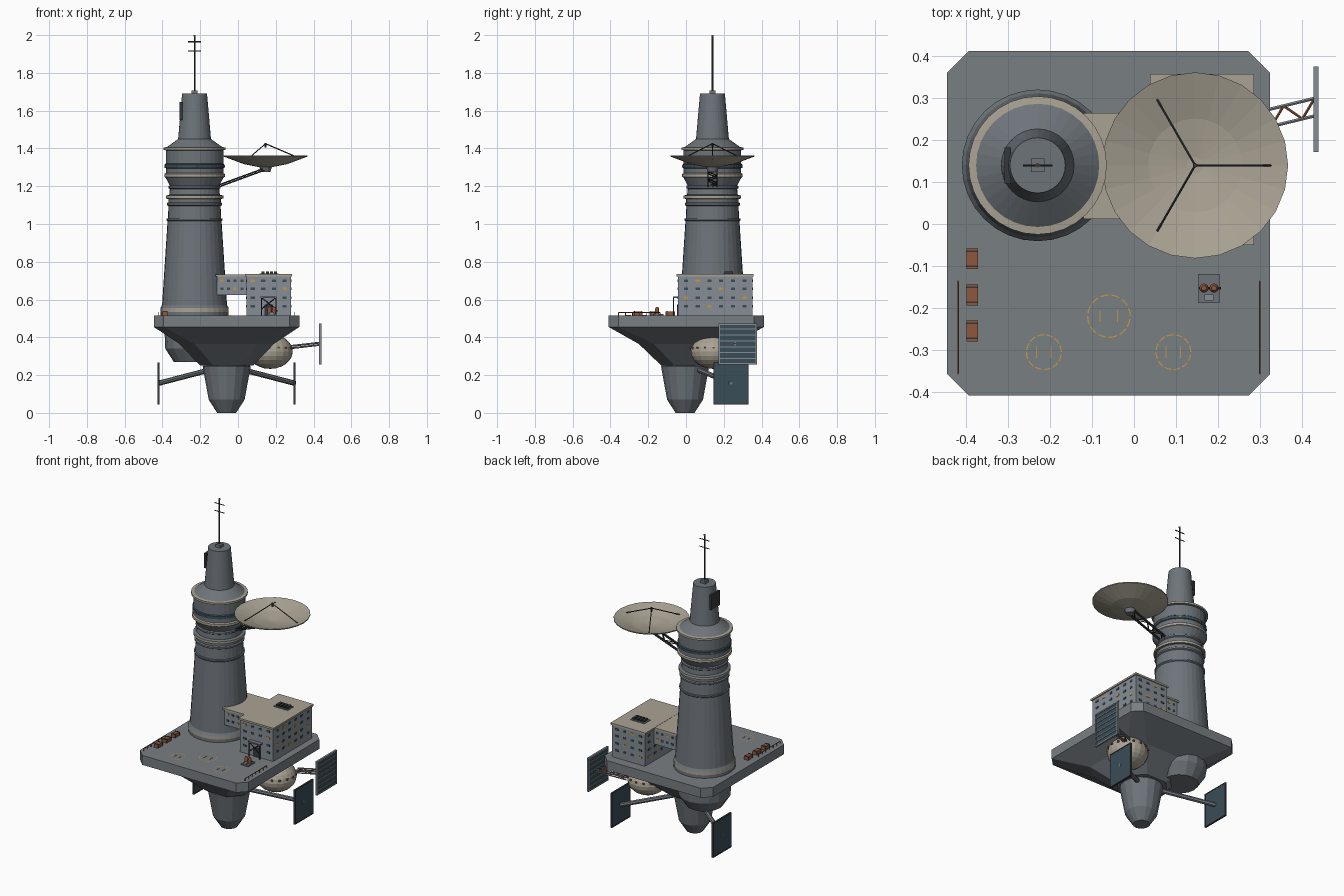
import bpy, bmesh, math
from mathutils import Vector, Matrix

if "Cube" in bpy.data.objects:
    bpy.data.objects.remove(bpy.data.objects["Cube"])

def mat(name, c):
    m = bpy.data.materials.new(name)
    m.diffuse_color = (*c, 1)
    m.use_nodes = True
    m.node_tree.nodes["Principled BSDF"].inputs["Base Color"].default_value = m.diffuse_color
    return m

STEEL = mat("steel grey", (.155, .175, .195))
DECK = mat("deck grey", (.19, .21, .225))
BEIGE = mat("beige", (.40, .365, .295))
DARK = mat("dark metal", (.035, .04, .046))
TEAL = mat("dark teal", (.042, .075, .095))
RUST = mat("rust orange", (.27, .095, .045))
YELLOW = mat("marking yellow", (.55, .31, .06))
PALE = mat("light metal", (.24, .27, .30))

def finish(name, bm, *mats):
    bmesh.ops.recalc_face_normals(bm, faces=bm.faces)
    me = bpy.data.meshes.new(name)
    bm.to_mesh(me)
    bm.free()
    for m in mats:
        me.materials.append(m)
    ob = bpy.data.objects.new(name, me)
    bpy.context.collection.objects.link(ob)
    return ob

def box(name, lo, hi, m):
    bm = bmesh.new()
    lo, hi = Vector(lo), Vector(hi)
    s = hi - lo
    bmesh.ops.create_cube(bm, size=1, matrix=Matrix.Translation((lo + hi) / 2) @ Matrix.Diagonal((*s, 1)))
    return finish(name, bm, m)

def bar(name, a, b, r, m, n=6):
    a, b = Vector(a), Vector(b)
    d = b - a
    M = Matrix.Translation((a + b) / 2) @ d.to_track_quat('Z', 'Y').to_matrix().to_4x4()
    bm = bmesh.new()
    bmesh.ops.create_cone(bm, cap_ends=True, segments=n, radius1=r, radius2=r, depth=d.length, matrix=M)
    return finish(name, bm, m)

def loft(name, rings, mats, idx=None, close=True):
    """Skin matching rings of points; idx gives a material per band."""
    bm = bmesh.new()
    vs = [[bm.verts.new(p) for p in ring] for ring in rings]
    n = len(vs[0])
    for k, (a, b) in enumerate(zip(vs, vs[1:])):
        for i in range(n):
            f = bm.faces.new((a[i], a[(i + 1) % n], b[(i + 1) % n], b[i]))
            f.material_index = idx[k] if idx else 0
    if close:
        bm.faces.new(vs[0])
        bm.faces.new(vs[-1])
    return finish(name, bm, *mats)

def lathe(name, prof, cx, cy, mats, idx=None, n=32, close=True):
    rings = [[(cx + r * math.cos(2 * math.pi * i / n), cy + r * math.sin(2 * math.pi * i / n), z)
              for i in range(n)] for r, z in prof]
    return loft(name, rings, mats, idx, close)

def chamfered(x0, x1, y0, y1, c, z):
    return [(x0 + c, y0, z), (x1 - c, y0, z), (x1, y0 + c, z), (x1, y1 - c, z),
            (x1 - c, y1, z), (x0 + c, y1, z), (x0, y1 - c, z), (x0, y0 + c, z)]

# deck slab and tapered hull
loft("deck", [chamfered(-.446, .325, -.41, .413, .052, z) for z in (.455, .516)], [DECK])
loft("hull", [chamfered(-.446, .325, -.41, .413, .052, .455),
              chamfered(-.31, .19, -.25, .25, .08, .365),
              chamfered(-.20, .08, -.13, .13, .07, .25)], [STEEL])

# keel pod and the tower's foot under the deck
lathe("keel_pod", [(.05, 0), (.095, .07), (.127, .245), (.12, .255), (.065, .285)], -.06, -.005, [STEEL], n=16)
TX, TY = -.23, .14
lathe("tower_foot", [(.11, .27), (.155, .34), (.16, .455)], TX, TY, [STEEL], n=16)

# main tower, one turned profile with beige rims and a dark window band
prof = [(.181, .51), (.181, .535), (.181, .555), (.172, .57), (.143, 1.015), (.148, 1.02), (.148, 1.028),
        (.141, 1.03), (.138, 1.095), (.146, 1.10), (.146, 1.11), (.139, 1.115), (.139, 1.132), (.152, 1.135),
        (.152, 1.15), (.134, 1.155), (.131, 1.185), (.138, 1.19), (.138, 1.20), (.131, 1.205), (.153, 1.245),
        (.160, 1.25), (.160, 1.265), (.152, 1.27), (.152, 1.295), (.158, 1.297), (.158, 1.315), (.152, 1.32),
        (.152, 1.39), (.165, 1.393), (.165, 1.405), (.147, 1.407), (.087, 1.45), (.066, 1.69)]
beige, dark = {1, 13, 21, 22, 29, 30}, {25, 26}
lathe("tower", prof, TX, TY, [STEEL, BEIGE, TEAL],
      [1 if k in beige else 2 if k in dark else 0 for k in range(len(prof) - 1)])

# lit windows on the control-room band
for i in range(0, 32, 4):
    a = 2 * math.pi * (i + .5) / 32
    p = Vector((TX + .158 * math.cos(a), TY + .158 * math.sin(a), 1.306))
    bar("control_window", p - Vector((0, 0, .005)), p + Vector((0, 0, .005)), .003, YELLOW, 4)

# mast with cross aerials
box("mast_base", (TX - .016, TY - .016, 1.69), (TX + .016, TY + .016, 1.708), STEEL)
bar("mast", (TX, TY, 1.7), (TX, TY, 2.0), .0045, DARK)
for z in (1.965, 1.915):
    bar("mast_crossbar", (TX - .035, TY, z), (TX + .035, TY, z), .003, DARK)
bar("mast_lamp", (TX, TY, 1.992), (TX, TY, 2.0), .006, YELLOW)

# vent panels on the tower's left side
for z0, z1, hw in ((1.55, 1.645, .043), (1.46, 1.525, .012)):
    box("tower_vent", (-.309, TY - hw, z0), (-.294, TY + hw, z1), DARK)
    box("tower_vent_bracket", (-.30, TY - .01, z0 + .02), (-.27, TY + .01, z1 - .02), DARK)

# dish: thin double-walled bowl
DX, DY = .146, .14
lathe("dish", [(.03, 1.30), (.115, 1.317), (.222, 1.357), (.222, 1.363), (.112, 1.327), (.02, 1.312)],
      DX, DY, [BEIGE], n=24)
lathe("dish_hub", [(.025, 1.275), (.035, 1.305)], DX, DY, [STEEL], n=12)
tip = (DX, DY, 1.425)
for k in range(3):
    a = k * 2 * math.pi / 3
    bar("dish_feed_strut", (DX + .187 * math.cos(a), DY + .187 * math.sin(a), 1.345), tip, .003, DARK)
bar("dish_feed", (DX, DY, 1.405), (DX, DY, 1.43), .006, DARK)

def truss(name, a, b, side, up, n, r, m, m2):
    """Four-rail girder with zigzag bracing between two points."""
    a, b, side, up = map(Vector, (a, b, side, up))
    for u in (-1, 1):
        for s in (-1, 1):
            bar(name + "_rail", a + side * s + up * u, b + side * s + up * u, r, m)
        for k in range(n):
            s = 1 if k % 2 else -1
            bar(name + "_brace", a.lerp(b, k / n) + side * s + up * u,
                a.lerp(b, (k + 1) / n) - side * s + up * u, r * .8, m2)

truss("dish_arm", (-.12, DY, 1.195), (.14, DY, 1.29), (0, .024, 0), (0, 0, .005), 5, .004, DARK, DARK)

# buildings with beige roofs
box("block", (.045, -.043, .51), (.28, .352, .722), PALE)
box("block_roof", (.038, -.05, .722), (.287, .358, .734), BEIGE)
box("annex", (-.11, .018, .625), (.05, .26, .722), PALE)
box("annex_roof", (-.12, .012, .722), (.04, .265, .733), BEIGE)
for i in range(4):
    x = .125 + i * .022
    box("roof_cooler", (x, .205, .734), (x + .016, .25, .748), DARK)
box("roof_cooler_tray", (.115, .197, .734), (.215, .258, .738), STEEL)

def window(c, w, axis, k):
    h = Vector((w, w, .0065))
    h[axis] = .0025
    c = Vector(c)
    box("window", c - h, c + h, YELLOW if k % 5 == 1 else TEAL)

for j, z in enumerate((.70, .657, .61, .565)):
    for i in range(6):
        y = .0 + i * .062
        window((.28, y, z), .011, 0, i + 3 * j)
        if j > 1 or y < .01 or y > .27:
            window((.045, y, z), .011, 0, i + 2 * j)
    for i in range(4):
        x = .078 + i * .056
        window((x, .352, z), .011, 1, i + 2 * j)
        if j < 2 or i in (0, 3):
            window((x, -.043, z), .011, 1, i + 2 * j + 1)
    if j < 2:
        for i in range(4):
            x = -.085 + i * .035
            window((x, .018, z), .008, 1, i + 3 * j + 1)
            window((x, .26, z), .008, 1, i + 3 * j)

# entrance porch with braces
box("door", (.14, -.048, .516), (.185, -.042, .575), DARK)
box("porch_roof", (.12, -.07, .607), (.205, -.04, .615), STEEL)
for x in (.124, .201):
    bar("porch_post", (x, -.066, .516), (x, -.066, .61), .0035, DARK)
for a, b in ((.124, .201), (.201, .124)):
    bar("porch_brace", (a, -.066, .55), (b, -.066, .61), .0025, DARK)

# crates
for y in (-.083, -.169, -.255):
    box("crate", (-.40, y - .025, .516), (-.373, y + .025, .538), RUST)
    for s in (-.018, .018):
        box("crate_strap", (-.401, y + s - .002, .516), (-.372, y + s + .002, .540), DARK)

# landing pads: dashed rings and two short bars as thin plates
for cx, cy, r in ((-.06, -.22, .052), (-.215, -.306, .043), (.094, -.306, .043)):
    bm = bmesh.new()
    n = 48
    for i in range(n):
        if i % 4 == 3:
            continue
        q = [(rr, 2 * math.pi * (i + t) / n) for rr, t in ((r, 0), (r, 1), (r - .003, 1), (r - .003, 0))]
        bm.faces.new([bm.verts.new((cx + a * math.cos(b), cy + a * math.sin(b), .5175)) for a, b in q])
    finish("landing_ring", bm, YELLOW)
    for s in (-1, 1):
        x = cx + s * r * .4
        box("landing_bar", (x - .0012, cy - .014, .516), (x + .0012, cy + .014, .518), YELLOW)

# deck railings
for x in (-.42, .30):
    bar("railing", (x, -.357, .532), (x, -.137, .532), .0022, RUST)
    for i in range(7):
        y = -.357 + i * .22 / 6
        bar("railing_post", (x, y, .516), (x, y, .532), .002, RUST)

# pump unit
box("pump_base", (.153, -.188, .516), (.204, -.119, .524), STEEL)
for x in (.167, .191):
    lathe("pump_tank", [(.011, .52), (.011, .55), (.006, .56)], x, -.153, [RUST], n=12)
bar("pump_pipe", (.155, -.153, .54), (.208, -.153, .54), .0035, DARK)
box("pump_box", (.168, -.183, .524), (.19, -.168, .534), PALE)

# slung tank below the deck
SX, SY, SZ = .17, .145, .325
bm = bmesh.new()
bmesh.ops.create_uvsphere(bm, u_segments=20, v_segments=12, radius=1,
                          matrix=Matrix.Translation((SX, SY, SZ)) @ Matrix.Diagonal((.12, .12, .092, 1)))
finish("tank", bm, BEIGE)
for i in range(16):
    a = 2 * math.pi * i / 16
    c = Vector((SX + .118 * math.cos(a), SY + .118 * math.sin(a), .345))
    box("tank_port", c - Vector((.005, .005, .005)), c + Vector((.005, .005, .005)), RUST)
box("tank_mount", (SX - .05, SY - .05, .38), (SX + .05, SY + .05, .46), STEEL)

# side panel on a girder
truss("panel_arm", (.25, .235, .345), (.435, .28, .366), (-.004, .02, 0), (0, 0, .006), 5, .0045, PALE, RUST)
def frame(name, x, y0, y1, z0, z1, w, t, m):
    for lo, hi in (((y0, z0), (y1, z0 + w)), ((y0, z1 - w), (y1, z1)),
                   ((y0, z0), (y0 + w, z1)), ((y1 - w, z0), (y1, z1))):
        box(name, (x - t, *lo), (x + t, *hi), m)

box("side_panel", (.432, .175, .262), (.438, .372, .47), TEAL)
frame("side_panel_frame", .435, .172, .376, .257, .474, .008, .006, PALE)
for i in range(1, 7):
    z = .257 + i * .031
    box("side_panel_slat", (.429, .176, z - .0025), (.441, .372, z + .0025), PALE)

# two lower fins on struts
for x, s in ((-.42, -1), (.30, 1)):
    box("fin", (x - .004, .148, .048), (x + .004, .328, .264), TEAL)
    frame("fin_frame", x, .145, .331, .045, .267, .006, .0055, DARK)
    bar("fin_strut", (-.06 + s * .06, .05, .235), (x, .238, .157), .014, STEEL, 8)
    bar("fin_hub", (x - .007, .238, .157), (x + .007, .238, .157), .008, STEEL, 8)
